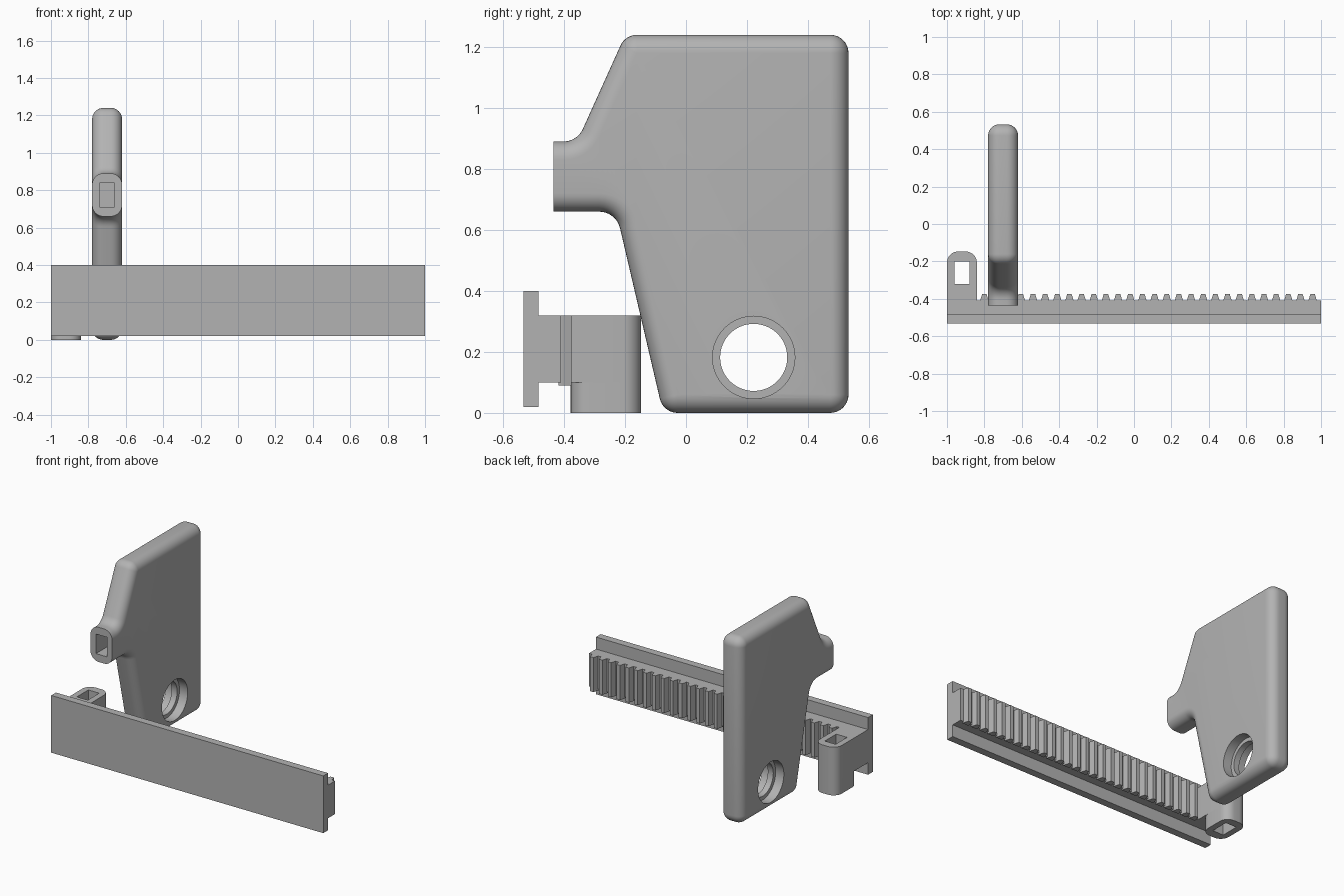
import bpy, bmesh, math
from mathutils import Vector

if "Cube" in bpy.data.objects:
    bpy.data.objects.remove(bpy.data.objects["Cube"])

grey = bpy.data.materials.new("plain grey")
grey.diffuse_color = (0.45, 0.45, 0.45, 1)
grey.use_nodes = True
grey.node_tree.nodes["Principled BSDF"].inputs["Base Color"].default_value = grey.diffuse_color


def finish(name, bm):
    bmesh.ops.remove_doubles(bm, verts=bm.verts, dist=1e-5)
    bmesh.ops.recalc_face_normals(bm, faces=bm.faces)
    me = bpy.data.meshes.new(name)
    bm.to_mesh(me)
    bm.free()
    me.materials.append(grey)
    ob = bpy.data.objects.new(name, me)
    bpy.context.collection.objects.link(ob)
    return ob


def loft(bm, rings):
    """Skin a stack of equal-length rings and cap both ends."""
    rows = [[bm.verts.new(p) for p in ring] for ring in rings]
    n = len(rows[0])
    for a, b in zip(rows, rows[1:]):
        for i in range(n):
            j = (i + 1) % n
            bm.faces.new((a[i], a[j], b[j], b[i]))
    bm.faces.new(rows[0][::-1])
    bm.faces.new(rows[-1])


def prism(bm, pts, z0, z1):
    loft(bm, [[(x, y, z) for x, y in pts] for z in (z0, z1)])


def rect(x0, x1, y0, y1):
    return [(x0, y0), (x1, y0), (x1, y1), (x0, y1)]


def rounded(pts, radii, offset=0, fixed=None, seg=8):
    """Counter-clockwise outline, inset by offset (but not edge 'fixed'), corners filleted."""
    P = [Vector(p) for p in pts]
    n = len(P)
    D = [(P[(i + 1) % n] - P[i]).normalized() for i in range(n)]
    out = []
    for i in range(n):
        d0, d1 = D[i - 1], D[i]
        o0 = 0 if (i - 1) % n == fixed else offset
        o1 = 0 if i == fixed else offset
        cr = d0.cross(d1)
        n0, n1 = Vector((-d0.y, d0.x)), Vector((-d1.y, d1.x))
        a, b = P[i] + n0 * o0, P[i] + n1 * o1
        c = a + d0 * ((b - a).cross(d1) / cr)
        if radii[i] == 0:
            out.append(c)
            continue
        side = 1 if cr > 0 else -1
        r = max(radii[i] - side * offset, 0)
        turn = d0.angle(d1)
        start = c - d0 * r * math.tan(turn / 2)
        centre = start + n0 * side * r
        for k in range(seg + 1):
            t = side * turn * k / seg
            v = -n0 * side * r
            out.append(centre + Vector((v.x * math.cos(t) - v.y * math.sin(t),
                                        v.x * math.sin(t) + v.y * math.cos(t))))
    return out


def cut(ob, cutter):
    m = ob.modifiers.new("cut", "BOOLEAN")
    m.operation, m.solver, m.object = "DIFFERENCE", "EXACT", cutter
    activate(ob)
    bpy.ops.object.modifier_apply(modifier=m.name)
    bpy.data.objects.remove(cutter)


def activate(ob):
    bpy.ops.object.select_all(action="DESELECT")
    ob.select_set(True)
    bpy.context.view_layer.objects.active = ob


def smooth(ob):
    activate(ob)
    bpy.ops.object.shade_smooth_by_angle(angle=math.radians(30))


def box_cutter(x0, x1, y0, y1, z0, z1):
    bm = bmesh.new()
    prism(bm, rect(x0, x1, y0, y1), z0, z1)
    return finish("cutter", bm)


def disc_cutter(r, x0, x1):
    ring = [(0.222 + r * math.cos(t), 0.182 + r * math.sin(t))
            for t in (math.tau * k / 64 for k in range(64))]
    bm = bmesh.new()
    loft(bm, [[(x, y, z) for y, z in ring] for x in (x0, x1)])
    return finish("cutter", bm)


# Paddle: soft-edged slab with a flat-ended stub at the front
CX, HW, R = -0.70, 0.08, 0.06
outline = [(-0.075, 0), (0.533, 0), (0.533, 1.24), (-0.199, 1.24),
           (-0.357, 0.89), (-0.435, 0.89), (-0.435, 0.66), (-0.229, 0.66)]
radii = [R, R, R, R, 0.07, 0, 0, 0.07]
steps = [math.pi / 2 * k / 8 for k in range(9)]
layers = [(HW - R + R * math.sin(t), R - R * math.cos(t)) for t in steps]
layers = [(-x, d) for x, d in reversed(layers)] + layers
bm = bmesh.new()
loft(bm, [[(CX + x, p.x, p.y) for p in rounded(outline, radii, d, fixed=5)] for x, d in layers])
paddle = finish("paddle", bm)

# Stub pocket, through hole and a counterbore on each side leaving a thin lip
cut(paddle, box_cutter(-0.74, -0.66, -0.5, -0.235, 0.71, 0.84))
cut(paddle, disc_cutter(0.11, CX - 0.2, CX + 0.2))
cut(paddle, disc_cutter(0.135, CX + 0.02, CX + 0.2))
cut(paddle, disc_cutter(0.135, CX - 0.2, CX - 0.02))
smooth(paddle)

# Rack: wide front plate with a narrower rail behind, as one T section
tee = [(-0.533, 0.02), (-0.483, 0.02), (-0.483, 0.10), (-0.41, 0.10),
       (-0.41, 0.32), (-0.483, 0.32), (-0.483, 0.40), (-0.533, 0.40)]
bm = bmesh.new()
loft(bm, [[(x, y, z) for y, z in tee] for x in (-1, 1)])
finish("rack_rail", bm)

# Gear teeth along the back of the rail
bm = bmesh.new()
for k in range(28):
    x = -0.80 + 0.065 * k
    prism(bm, [(x - 0.023, -0.418), (x + 0.023, -0.418), (x + 0.021, -0.405),
               (x + 0.012, -0.375), (x - 0.012, -0.375), (x - 0.021, -0.405)], 0.09, 0.32)
finish("rack_teeth", bm)

# Socket at the left end: rounded post hanging below an arm from the rail
bm = bmesh.new()
arm = rounded(rect(-1, -0.84, -0.41, -0.147), [0, 0, R, R])
post = rounded(rect(-1, -0.84, -0.378, -0.147), [R] * 4)
prism(bm, arm, 0.10, 0.32)
socket = finish("socket_arm", bm)
bm = bmesh.new()
prism(bm, post, 0, 0.10)
lower = finish("socket_post", bm)
for ob in (socket, lower):
    cut(ob, box_cutter(-0.96, -0.88, -0.32, -0.20, -0.1, 0.5))
    smooth(ob)
